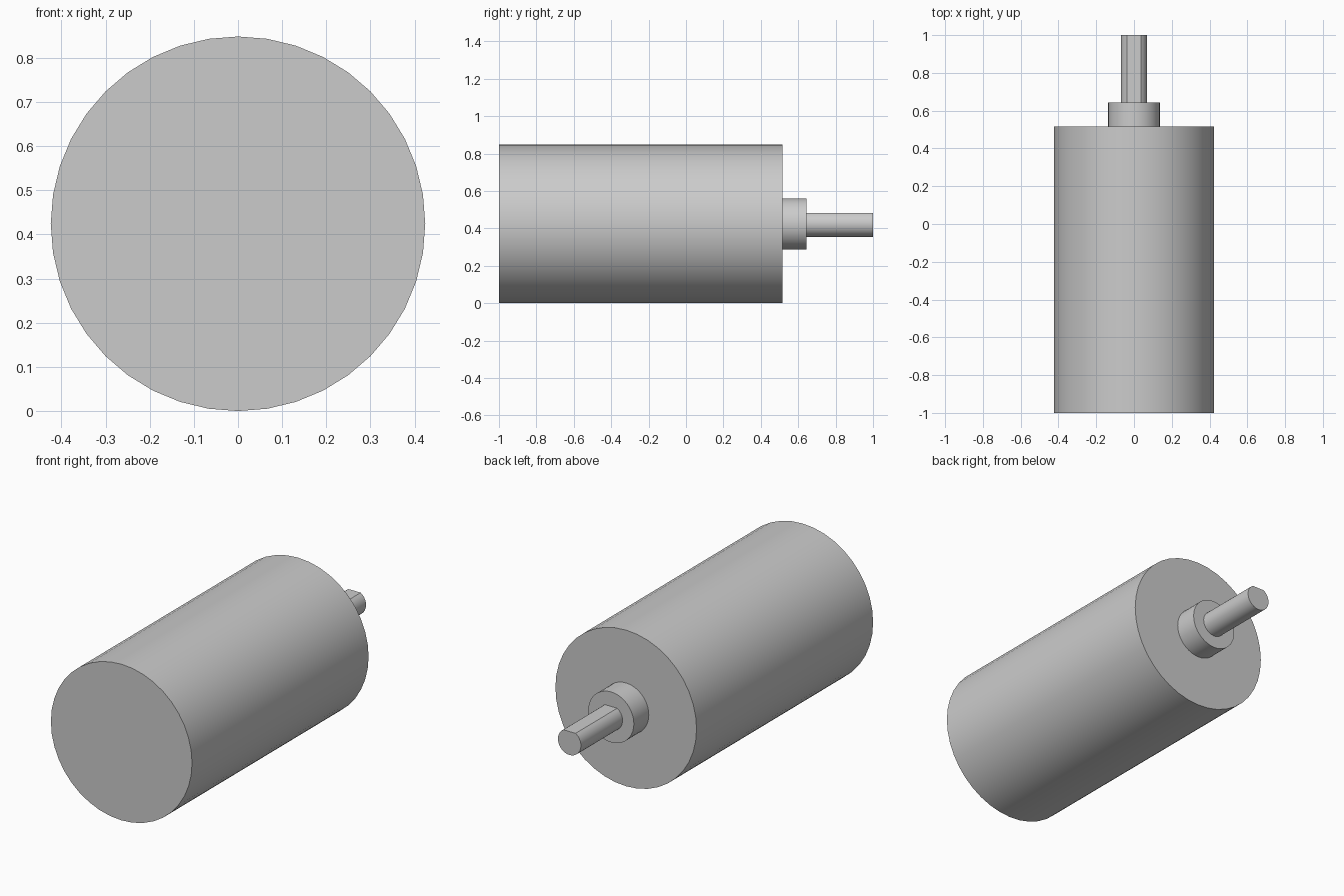
import bpy
import bmesh
from math import sin, cos, radians

cube = bpy.data.objects.get("Cube")
if cube:
    bpy.data.objects.remove(cube, do_unlink=True)

AXIS_Z = 0.424  # height of the motor axis

# One plain grey metal
grey = bpy.data.materials.new("grey_metal")
colour = (0.6, 0.6, 0.6, 1)
grey.diffuse_color = colour
grey.use_nodes = True
grey.node_tree.nodes["Principled BSDF"].inputs["Base Color"].default_value = colour


def rod(name, radius, y0, y1, steps, start=0, sweep=360):
    """Extrude a circle, or an arc closed by a flat, along y."""
    count = steps if sweep == 360 else steps + 1
    bm = bmesh.new()
    ring = []
    for i in range(count):
        a = radians(start + sweep * i / steps)
        ring.append(bm.verts.new((radius * cos(a), y0, AXIS_Z + radius * sin(a))))
    face = bm.faces.new(ring)
    extruded = bmesh.ops.extrude_face_region(bm, geom=[face], use_keep_orig=True)
    moved = [v for v in extruded["geom"] if isinstance(v, bmesh.types.BMVert)]
    bmesh.ops.translate(bm, verts=moved, vec=(0, y1 - y0, 0))
    bmesh.ops.recalc_face_normals(bm, faces=bm.faces)
    mesh = bpy.data.meshes.new(name)
    bm.to_mesh(mesh)
    bm.free()
    mesh.materials.append(grey)
    obj = bpy.data.objects.new(name, mesh)
    bpy.context.collection.objects.link(obj)
    bpy.ops.object.select_all(action="DESELECT")
    obj.select_set(True)
    bpy.context.view_layer.objects.active = obj
    bpy.ops.object.shade_smooth_by_angle(angle=radians(25))
    return obj


# Motor can, bearing collar and output shaft with a flat on top
rod("motor_body", 0.424, -1, 0.515, 40)
rod("bearing_collar", 0.137, 0.515, 0.643, 40)
rod("output_shaft", 0.069, 0.643, 1, 32, start=122.4, sweep=295.2)
